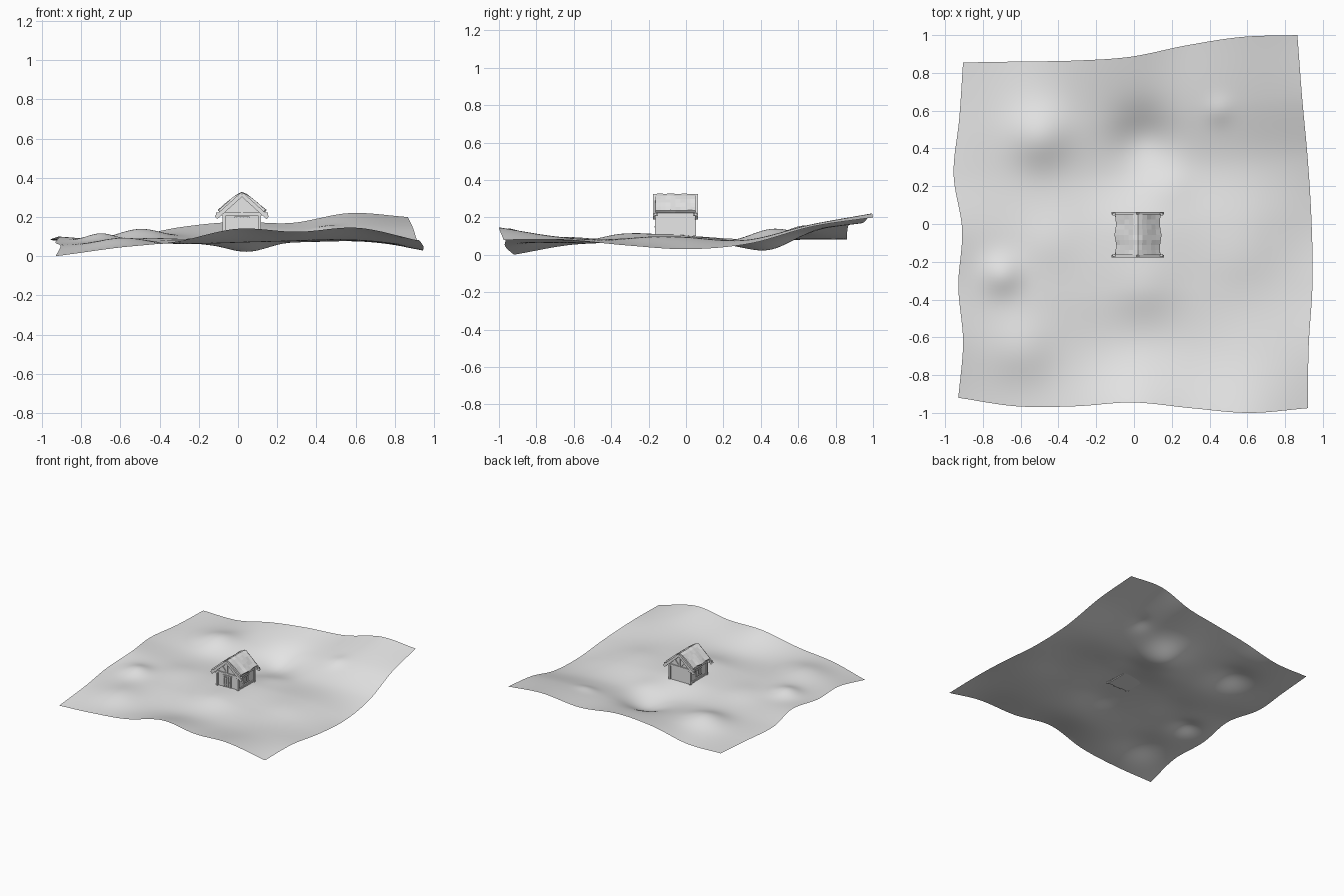
import bpy, bmesh, math, random
from mathutils import Vector

random.seed(4)
if "Cube" in bpy.data.objects:
    bpy.data.objects.remove(bpy.data.objects["Cube"])

grey = bpy.data.materials.new("plain light grey")
grey.use_nodes = True
grey.diffuse_color = (0.8, 0.8, 0.8, 1)
grey.node_tree.nodes["Principled BSDF"].inputs["Base Color"].default_value = (0.8, 0.8, 0.8, 1)


def add_object(name, bm):
    mesh = bpy.data.meshes.new(name)
    bm.to_mesh(mesh)
    bm.free()
    obj = bpy.data.objects.new(name, mesh)
    bpy.context.collection.objects.link(obj)
    mesh.materials.append(grey)
    return obj


def spline(values, t):
    """Smooth curve through evenly spaced values, t from zero to one."""
    last = len(values) - 1
    i = min(int(t * last), last - 1)
    f = t * last - i
    b, c = values[i], values[i + 1]
    a = values[i - 1] if i > 0 else 2 * b - c
    d = values[i + 2] if i + 2 <= last else 2 * c - b
    return b + f / 2 * (c - a + f * (2 * a - 5 * b + 4 * c - d + f * (3 * (b - c) + d - a)))


def lerp(a, b, t):
    return a + (b - a) * t


# Terrain: wavy outline, heights in hundredths from front row to back row
left_edge = [-.93, -.905, -.93, -.91, -.955, -.925, -.905]
right_edge = [.92, .925, .945, .94, .92, .89, .865]
front_edge = [-.92, -.965, -.965, -.945, -.975, -1, -.975]
back_edge = [.855, .86, .865, .885, .945, .99, 1]
heights = [
    [0, 4, 7.5, 14, 12.5, 14.5, 8],
    [5, 5, 6, 7, 8, 9.5, 8],
    [7, 8, 8, 8.5, 8.5, 7.5, 5],
    [10, 8, 8.5, 10.5, 9.5, 8.5, 3],
    [8.5, 7, 7, 5.5, 7, 8, 6],
    [8, 8.5, 10, 11, 13, 16, 15],
    [8.5, 8.5, 14.5, 17.5, 17, 22, 20],
]
# Local mounds and hollows: x, y, height, radius
mounds = [(-.7, -.27, .035, .1), (.05, .46, -.055, .16), (-.5, .46, .055, .16),
          (.18, .2, .015, .12), (-.59, -.66, .043, .18), (.45, .6, .012, .07),
          (.05, -.33, .028, .17), (.55, -.2, .012, .17), (-.45, -.1, .012, .14)]


def ground_point(u, v):
    x = lerp(spline(left_edge, v), spline(right_edge, v), u)
    y = lerp(spline(front_edge, u), spline(back_edge, u), v)
    z = spline([spline(row, u) for row in heights], v) / 100
    for mx, my, h, r in mounds:
        z += h * math.exp(-((x - mx) ** 2 + (y - my) ** 2) / (r * r))
    return x, y, max(z, 0)


n = 90
bm = bmesh.new()
rows = [[bm.verts.new(ground_point(i / n, j / n)) for i in range(n + 1)] for j in range(n + 1)]
for j in range(n):
    for i in range(n):
        bm.faces.new((rows[j][i], rows[j][i + 1], rows[j + 1][i + 1], rows[j + 1][i])).smooth = True
add_object("terrain", bm)

# House frame
cx, cy = .02, -.057
half_w, half_d = .09, .102
floor, eave, apex = .1, .222, .303
slope = math.atan2(apex - eave, half_w)


def box(name, centre, size, tilt=0):
    """Box tilted about the y axis."""
    bm = bmesh.new()
    bmesh.ops.create_cube(bm, size=1)
    c, s = math.cos(tilt), math.sin(tilt)
    for v in bm.verts:
        x, y, z = (a * b for a, b in zip(v.co, size))
        v.co = Vector((x * c + z * s, y, z * c - x * s)) + Vector(centre)
    return add_object(name, bm)


# Walls: gabled prism
bm = bmesh.new()
profile = [(-half_w, floor), (half_w, floor), (half_w, eave), (0, apex), (-half_w, eave)]
face = bm.faces.new([bm.verts.new((cx + x, cy - half_d, z)) for x, z in profile])
pushed = bmesh.ops.extrude_face_region(bm, geom=[face])["geom"]
bmesh.ops.translate(bm, vec=(0, 2 * half_d, 0), verts=[g for g in pushed if isinstance(g, bmesh.types.BMVert)])
bmesh.ops.recalc_face_normals(bm, faces=bm.faces)
add_object("walls", bm)

# Roof: one lumpy sheet bent over a rounded ridge, with ragged eaves
bm = bmesh.new()
bmesh.ops.create_grid(bm, x_segments=10, y_segments=8, size=1)
for v in bm.verts:
    u, w = v.co.x, v.co.y
    x = u * (.12 + .005 * math.cos(w * 5) + random.uniform(-.003, .003))
    ridge = math.hypot(u * .115, .017) - .014
    v.co = (cx + x, cy + w * .107, apex + .026 - ridge * math.tan(slope) + random.uniform(-.002, .002))
roof = add_object("roof", bm)
thick = roof.modifiers.new("thickness", "SOLIDIFY")
thick.thickness = .016
thick.offset = -1

mid = (floor + eave) / 2
for sx in (-1, 1):
    side = "left" if sx > 0 else "right"
    # Long wall beams and window
    wall_x = cx + sx * half_w
    box(f"{side}_top_beam", (wall_x, cy, .208), (.016, 2 * half_d + .02, .014))
    box(f"{side}_sill_beam", (wall_x, cy, .112), (.012, 2 * half_d, .012))
    for k in (-1, 1):
        box(f"{side}_window_jamb", (wall_x, cy + k * .03, .162), (.01, .006, .05))
        box(f"{side}_window_rail", (wall_x, cy, .162 + k * .024), (.012, .07, .006))
    box(f"{side}_window_bar", (wall_x, cy, .162), (.008, .004, .046))

    for sy in (-1, 1):
        end = "back" if sy > 0 else "front"
        wall_y = cy + sy * half_d
        # Corner posts, barge boards and gable braces
        box(f"{end}_{side}_post", (wall_x, wall_y, mid), (.016, .016, eave - floor))
        box(f"{end}_{side}_barge_board", (cx + sx * .066, cy + sy * .113, apex + .013 - .066 * math.tan(slope)),
            (.178, .014, .02), sx * slope)
        box(f"{end}_{side}_gable_brace", (cx + sx * .03, wall_y, .25), (.05, .012, .007), -sx * .9)
        box(f"{end}_{side}_beam_end", (cx + sx * .118, cy + sy * .108, .216), (.03, .014, .014))

# Cross beams and king posts
for sy in (-1, 1):
    end = "back" if sy > 0 else "front"
    box(f"{end}_cross_beam", (cx, cy + sy * half_d, .215), (.24, .016, .014))
    box(f"{end}_king_post", (cx, cy + sy * half_d, .26), (.01, .014, .085))

# Front door with frame, planks and handle
front = cy - half_d
for k in (-1, 1):
    box("door_jamb", (cx + k * .032, front, .15), (.008, .014, .1))
    box("door_hinge", (cx - .012, front - .006, .155 + k * .025), (.03, .003, .005))
for k in range(3):
    box("door_plank", (cx + (k - 1) * .018, front - .002, .147), (.016, .006, .094))
box("door_lintel", (cx, front, .2), (.076, .016, .008))
box("door_handle", (cx + .02, front - .007, .15), (.005, .006, .008))
